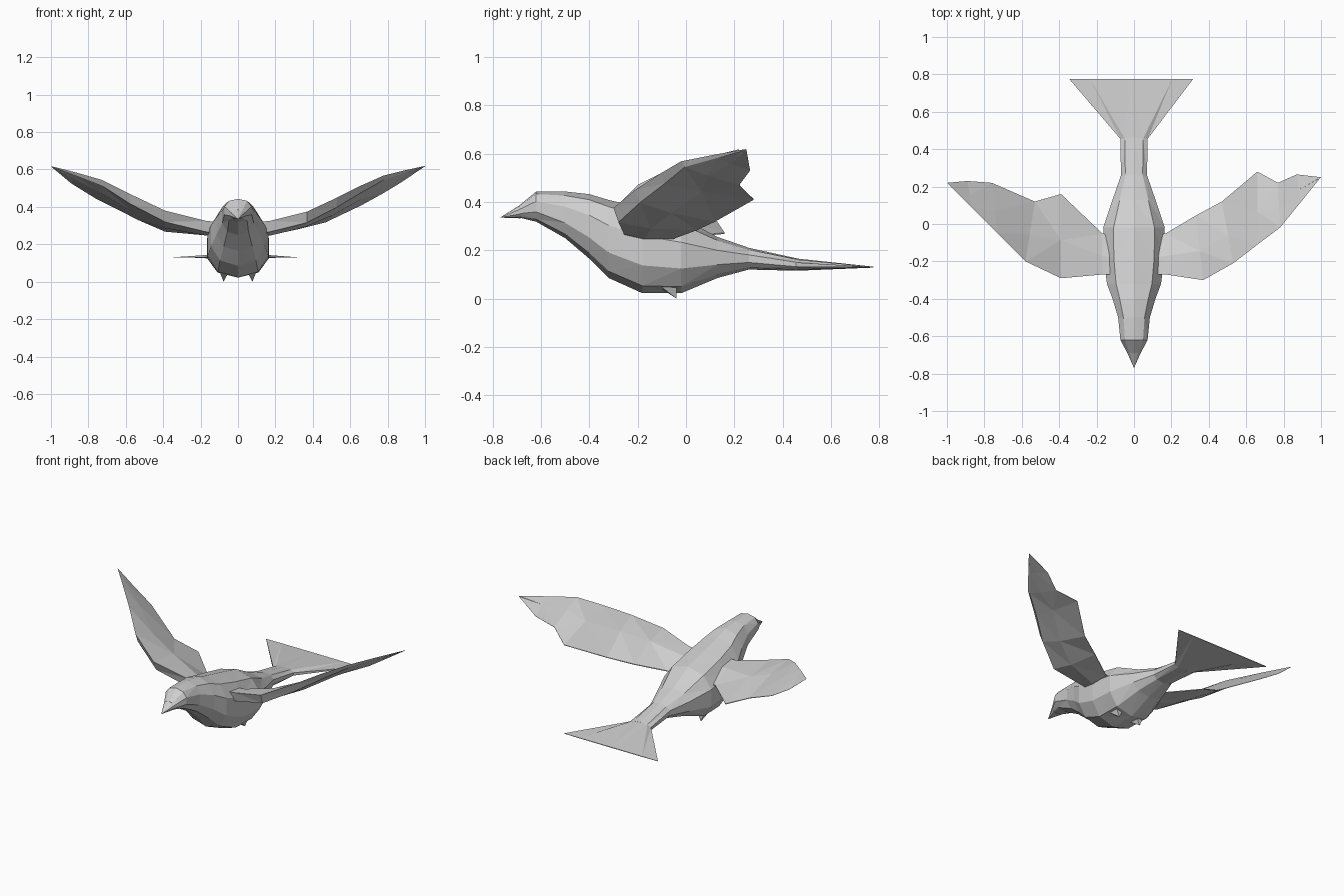
import bpy, bmesh, math
from mathutils import Vector

if "Cube" in bpy.data.objects:
    bpy.data.objects.remove(bpy.data.objects["Cube"])

# Single plain grey
GREY = (0.62, 0.62, 0.62, 1)
mat = bpy.data.materials.new("plain_grey")
mat.use_nodes = True
mat.diffuse_color = GREY
bsdf = mat.node_tree.nodes["Principled BSDF"]
bsdf.inputs["Base Color"].default_value = GREY
bsdf.inputs["Roughness"].default_value = 0.8


def loft(name, rings, triangulate=True):
    """Skin a list of equal-length rings and cap both ends."""
    bm = bmesh.new()
    vs = [[bm.verts.new(p) for p in ring] for ring in rings]
    n = len(rings[0])
    for a, b in zip(vs, vs[1:]):
        for i in range(n):
            j = (i + 1) % n
            bm.faces.new((a[i], a[j], b[j], b[i]))
    bm.faces.new(vs[0])
    bm.faces.new(vs[-1])
    bmesh.ops.remove_doubles(bm, verts=bm.verts, dist=0.0005)
    if triangulate:
        bmesh.ops.triangulate(bm, faces=bm.faces, quad_method='SHORT_EDGE')
    bmesh.ops.recalc_face_normals(bm, faces=bm.faces)
    mesh = bpy.data.meshes.new(name)
    bm.to_mesh(mesh)
    bm.free()
    mesh.materials.append(mat)
    obj = bpy.data.objects.new(name, mesh)
    bpy.context.collection.objects.link(obj)
    return obj


def body_ring(y, half, top, bottom, cx=0.0, n=10):
    """Slightly squared oval section across the body."""
    ring = []
    for k in range(n):
        a = math.pi / 2 + math.tau * k / n
        c, s = math.cos(a), math.sin(a)
        x = math.copysign(abs(c) ** 0.85, c) * half * 1.04
        z = math.copysign(abs(s) ** 0.9, s) * (top - bottom) / 2
        ring.append((cx + x, y, (top + bottom) / 2 + z))
    return ring


# Body from bill to base of tail: y, half width, top, bottom
body = [(-0.69, 0.036, 0.385, 0.335), (-0.62, 0.073, 0.443, 0.318),
        (-0.50, 0.085, 0.443, 0.25), (-0.40, 0.115, 0.432, 0.165),
        (-0.32, 0.145, 0.408, 0.085), (-0.18, 0.163, 0.375, 0.022),
        (-0.02, 0.165, 0.335, 0.022), (0.13, 0.115, 0.255, 0.085),
        (0.26, 0.07, 0.21, 0.12), (0.46, 0.073, 0.166, 0.115)]
loft("body", [body_ring(*r) for r in body])

# Pointed bill
loft("bill", [body_ring(-0.77, 0.0, 0.335, 0.335),
              body_ring(-0.685, 0.038, 0.388, 0.332)])

# Flared tail fan, thin at its straight rear edge
loft("tail_fan", [body_ring(0.455, 0.073, 0.166, 0.115),
                  body_ring(0.775, 0.332, 0.132, 0.128, -0.015)])


# Wings: each station has a leading point, a trailing point and a thickness
def wing(name, stations):
    rings = []
    for lead, trail, t in stations:
        L, T = Vector(lead), Vector(trail)
        up = Vector((0, 0, t))
        rings.append([L, L.lerp(T, 0.45) + up * 0.35, T + up * 0.04,
                      T - up * 0.04, L.lerp(T, 0.45) - up * 0.75,
                      L.lerp(T, 0.06) - up * 0.9])
    loft(name, rings)


wing("left_wing", [
    ((0.11, -0.27, 0.32), (0.12, -0.06, 0.245), 0.06),
    ((0.17, -0.27, 0.325), (0.17, -0.05, 0.25), 0.06),
    ((0.37, -0.30, 0.375), (0.33, 0.045, 0.285), 0.06),
    ((0.53, -0.21, 0.45), (0.47, 0.12, 0.32), 0.05),
    ((0.66, -0.11, 0.515), (0.66, 0.28, 0.41), 0.035),
    ((0.78, -0.02, 0.568), (0.77, 0.22, 0.47), 0.02),
    ((0.89, 0.115, 0.595), (0.87, 0.265, 0.53), 0.012),
    ((0.995, 0.245, 0.618), (1.0, 0.25, 0.617), 0.003)])
wing("right_wing", [
    ((-0.11, -0.27, 0.32), (-0.12, -0.06, 0.245), 0.06),
    ((-0.17, -0.27, 0.325), (-0.17, -0.05, 0.25), 0.06),
    ((-0.39, -0.29, 0.38), (-0.39, 0.16, 0.27), 0.06),
    ((-0.58, -0.20, 0.47), (-0.53, 0.12, 0.33), 0.05),
    ((-0.73, -0.05, 0.545), (-0.76, 0.22, 0.445), 0.025),
    ((-0.87, 0.09, 0.585), (-0.89, 0.23, 0.525), 0.012),
    ((-0.995, 0.215, 0.617), (-1.0, 0.22, 0.616), 0.003)])

# Tucked feet, small spikes under the belly
for side, s in (("left", 1), ("right", -1)):
    base = [(s * 0.045, -0.13, 0.06), (s * 0.105, -0.13, 0.07),
            (s * 0.105, -0.04, 0.07), (s * 0.045, -0.04, 0.06)]
    loft(side + "_foot", [base, [(s * 0.077, -0.04, 0.0)] * 4])
